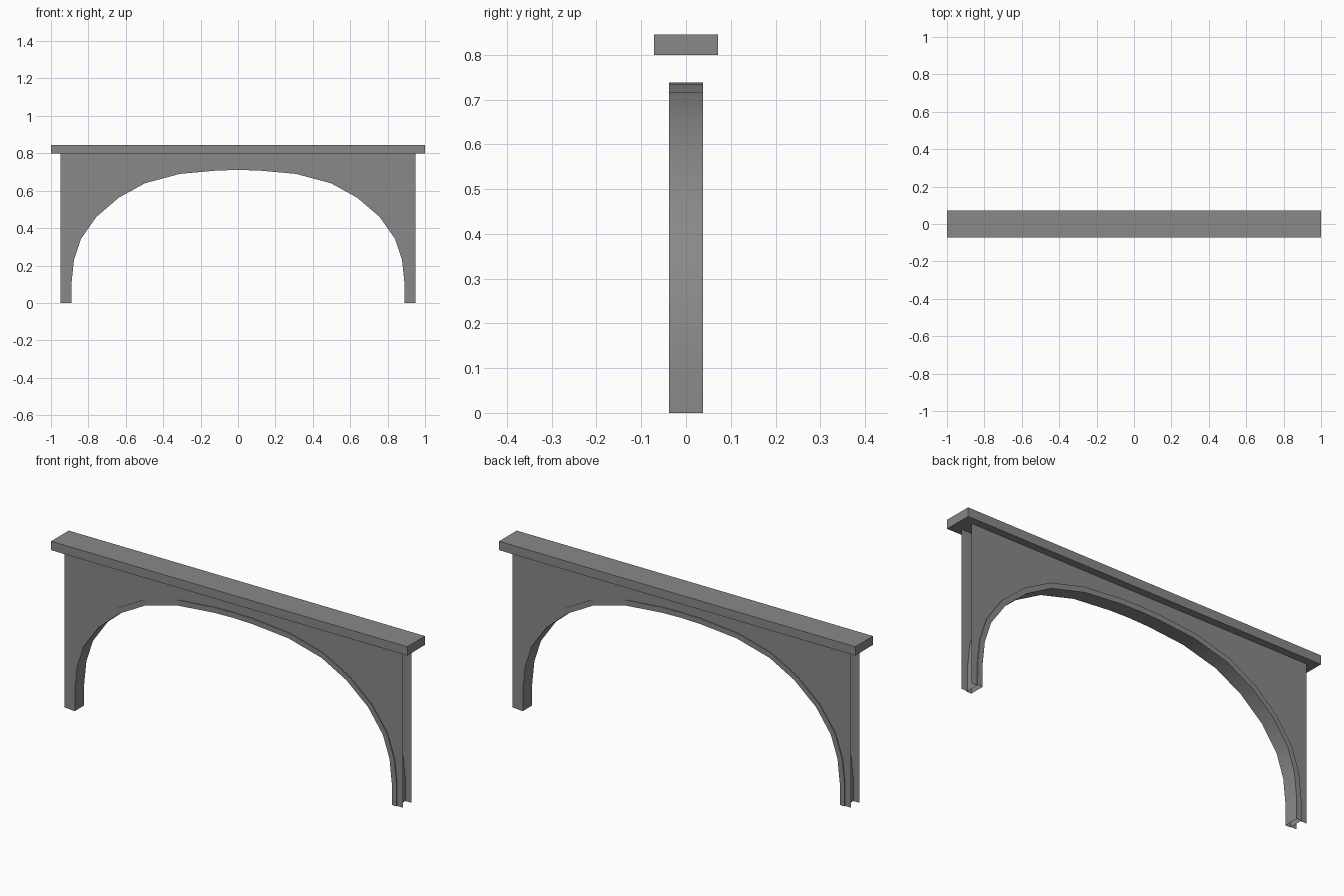
import bpy
import bmesh
from mathutils import Vector

cube = bpy.data.objects.get("Cube")
if cube:
    bpy.data.objects.remove(cube)

grey = bpy.data.materials.new("stone grey")
grey.use_nodes = True
COLOUR = (0.25, 0.25, 0.25, 1)
grey.diffuse_color = COLOUR
grey.node_tree.nodes["Principled BSDF"].inputs["Base Color"].default_value = COLOUR

RIB_HALF, PANEL_HALF, RIB_THICK = 0.0375, 0.033, 0.027
PANEL_X, PANEL_TOP = 0.95, 0.80

# Underside of the arch from foot to crown, then mirrored
half = [(0.89, 0), (0.89, 0.107), (0.877, 0.23), (0.84, 0.342), (0.757, 0.46),
        (0.637, 0.563), (0.497, 0.64), (0.31, 0.69), (0.11, 0.708)]
inner = [Vector(p) for p in half + [(0, 0.711)] + [(-x, z) for x, z in reversed(half)]]


def offset(path, dist):
    """Push each point outward along the path normal."""
    out = []
    for i, p in enumerate(path):
        d = path[min(i + 1, len(path) - 1)] - path[max(i - 1, 0)]
        if i in (0, len(path) - 1):
            d = Vector((0, 1 if i == 0 else -1))
        out.append(p + Vector((d.y, -d.x)).normalized() * dist)
    return out


outer = offset(inner, RIB_THICK)


def finish(name, bm, smooth=False):
    mesh = bpy.data.meshes.new(name)
    bm.to_mesh(mesh)
    bm.free()
    mesh.materials.append(grey)
    obj = bpy.data.objects.new(name, mesh)
    bpy.context.collection.objects.link(obj)
    if smooth:
        bpy.ops.object.select_all(action='DESELECT')
        obj.select_set(True)
        bpy.context.view_layer.objects.active = obj
        bpy.ops.object.shade_smooth_by_angle(angle=0.6)
    return obj


# Cap beam
bm = bmesh.new()
bmesh.ops.create_cube(bm, size=1)
bmesh.ops.scale(bm, vec=(2, 0.142, 0.045), verts=bm.verts)
bmesh.ops.translate(bm, vec=(0, 0, PANEL_TOP + 0.0225), verts=bm.verts)
finish("cap_beam", bm)

# Arch rib: rectangular section swept along the arch, open at the feet
bm = bmesh.new()
rings = []
for a, b in zip(inner, outer):
    rings.append([bm.verts.new((p.x, y, p.y)) for p, y in
                  ((a, -RIB_HALF), (b, -RIB_HALF), (b, RIB_HALF), (a, RIB_HALF))])
for r, s in zip(rings, rings[1:]):
    for k in range(4):
        n = (k + 1) % 4
        bm.faces.new((r[k], r[n], s[n], s[k]))
bmesh.ops.recalc_face_normals(bm, faces=bm.faces)
finish("arch_rib", bm, smooth=True)

# Thin spandrel panels on both sides, hollow between them
outline = [(p.x, p.y) for p in outer] + [
    (-PANEL_X, 0), (-PANEL_X, PANEL_TOP), (PANEL_X, PANEL_TOP), (PANEL_X, 0)]
for name, side in (("front_panel", -1), ("back_panel", 1)):
    bm = bmesh.new()
    face = bm.faces.new([bm.verts.new((x, side * PANEL_HALF, z)) for x, z in outline])
    face.normal_update()
    if face.normal.y * side < 0:
        face.normal_flip()
    finish(name, bm)
